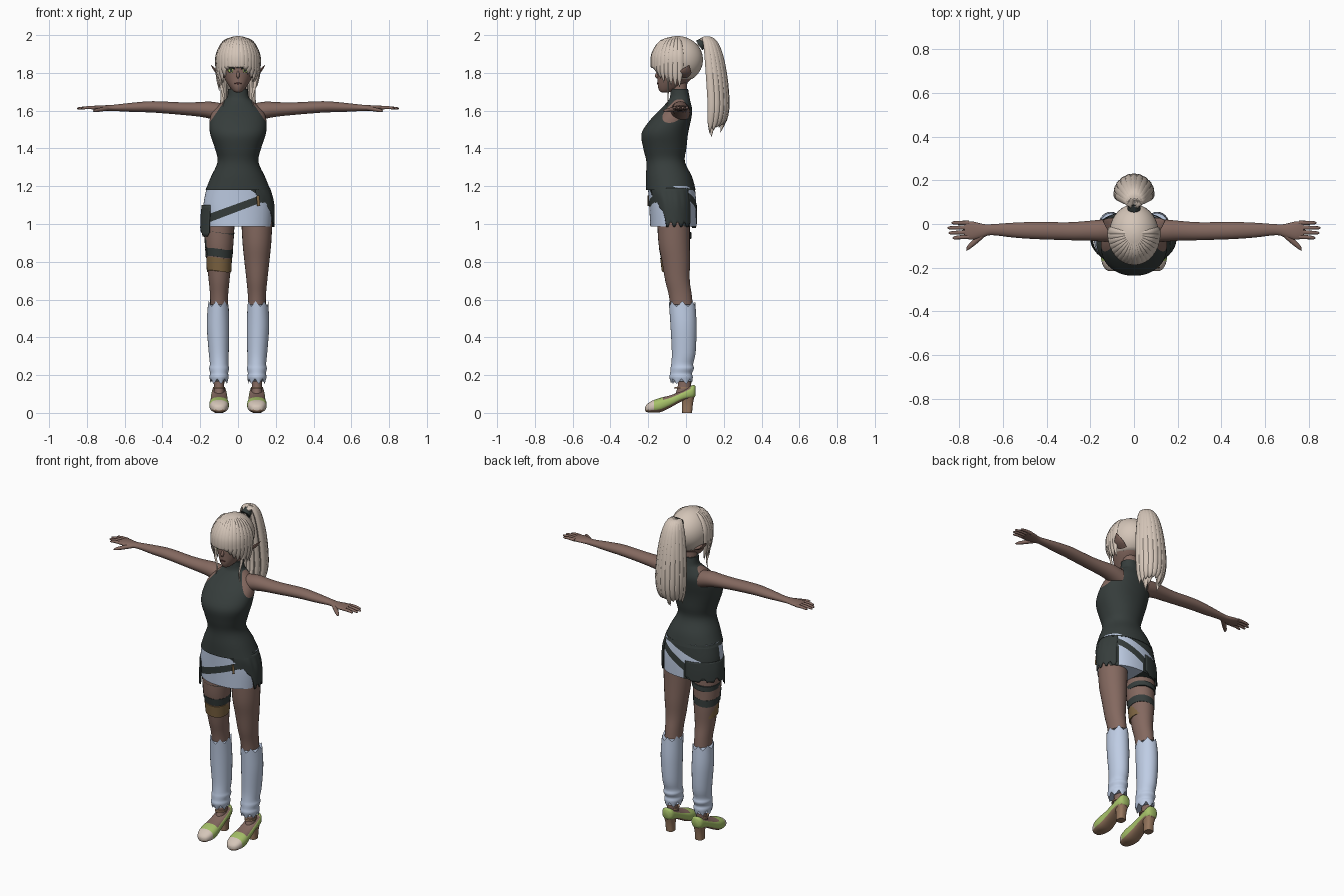
import bpy, bmesh, math, random
from mathutils import Vector

random.seed(4)
cube = bpy.data.objects.get("Cube")
if cube:
    bpy.data.objects.remove(cube)


def material(name, *rgb):
    m = bpy.data.materials.new(name)
    m.use_nodes = True
    m.diffuse_color = (*rgb, 1)
    m.node_tree.nodes["Principled BSDF"].inputs["Base Color"].default_value = (*rgb, 1)
    return m


SKIN = material("brown skin", .23, .14, .115)
HAIR = material("pale hair", .66, .56, .48)
DARK = material("charcoal cloth", .037, .047, .045)
WHITE = material("pale blue cloth", .52, .61, .78)
GREEN = material("lime shoe", .38, .53, .14)
GOLD = material("ochre band", .21, .13, .055)
SOLE = material("tan sole", .30, .18, .11)
LIP = material("dark lip", .10, .04, .035)
X, Y, Z = Vector((1, 0, 0)), Vector((0, 1, 0)), Vector((0, 0, 1))
parts = []


def smooth_rings(pts, sub):
    """Catmull-Rom interpolation of ring rows."""
    pts = [Vector(p) for p in pts]
    out = []
    for i in range(len(pts) - 1):
        a, b, c, d = pts[max(i - 1, 0)], pts[i], pts[i + 1], pts[min(i + 2, len(pts) - 1)]
        for k in range(sub):
            t = k / sub
            out.append(b + (c - a) * (t / 2) + (2 * a - 5 * b + 4 * c - d) * (t * t / 2)
                       + (3 * b - a - 3 * c + d) * (t ** 3 / 2))
    return out + [pts[-1]]


def sweep(name, pts, mats, side=X, axis=None, n=24, sub=4, power=2, arc=None,
          hem=None, cuts=(), paint=None, thick=0):
    """Skin elliptical rings (x, y, z, radius along side, other radius)."""
    rows = smooth_rings(pts, sub)
    centers = [Vector(r[:3]) for r in rows]
    bm = bmesh.new()
    rings = []
    for i, r in enumerate(rows):
        t = axis or (centers[min(i + 1, len(rows) - 1)] - centers[max(i - 1, 0)]).normalized()
        u = (side - t * side.dot(t)).normalized()
        v = t.cross(u)
        ring = []
        for j in range(n + 1 if arc else n):
            a = arc[0] + (arc[1] - arc[0]) * j / n if arc else math.tau * j / n
            c, s = math.cos(a), math.sin(a)
            f = (abs(c) ** power + abs(s) ** power) ** (-1 / power)
            p = centers[i] + u * (max(r[3], .0005) * c * f) + v * (max(r[4], .0005) * s * f)
            if hem:
                p.z += hem(i / (len(rows) - 1), a, j)
            ring.append(bm.verts.new(p))
        rings.append(ring)
    for lo, hi in zip(rings, rings[1:]):
        for j in range(n):
            k = (j + 1) % len(lo)
            bm.faces.new((lo[j], lo[k], hi[k], hi[j]))
    if not arc:
        bm.faces.new(rings[0])
        bm.faces.new(rings[-1])
    # straight colour borders, drawn as lines in the xz plane
    for p, q in cuts:
        bmesh.ops.bisect_plane(bm, geom=bm.verts[:] + bm.edges[:] + bm.faces[:], dist=1e-5,
                               plane_co=(p[0], 0, p[1]), plane_no=(q[1] - p[1], 0, p[0] - q[0]))
    bmesh.ops.recalc_face_normals(bm, faces=bm.faces[:])
    if paint:
        gone = []
        for f in bm.faces:
            m = paint(f.calc_center_median(), f.normal)
            if m is None:
                gone.append(f)
            else:
                f.material_index = mats.index(m)
        bmesh.ops.delete(bm, geom=gone, context="FACES")
    me = bpy.data.meshes.new(name)
    bm.to_mesh(me)
    bm.free()
    for m in (mats if isinstance(mats, list) else [mats]):
        me.materials.append(m)
    ob = bpy.data.objects.new(name, me)
    bpy.context.collection.objects.link(ob)
    if thick:
        ob.modifiers.new("cloth", "SOLIDIFY").thickness = thick
    parts.append(ob)
    return ob


def above(c, line):
    (x0, z0), (x1, z1) = line
    return c.z > z0 + (z1 - z0) * (c.x - x0) / (x1 - x0)


# Sleeveless top with bare shoulders
shoulder = ((.065, 1.66), (.155, 1.53))
shoulder_r = ((-.065, 1.66), (-.155, 1.53))
collar = ((-1, 1.66), (1, 1.66))
torso = [(0, -.08, 1.18, .172, .131), (0, -.09, 1.25, .143, .122), (0, -.108, 1.33, .108, .102),
         (0, -.112, 1.4, .122, .114), (0, -.112, 1.48, .148, .123), (0, -.082, 1.55, .15, .108),
         (0, -.055, 1.6, .132, .088), (0, -.038, 1.645, .085, .062), (0, -.033, 1.67, .058, .052),
         (0, -.035, 1.715, .052, .046)]
sweep("sleeveless_top", torso, [DARK, SKIN], axis=Z, n=56, power=2.15,
      cuts=(shoulder, shoulder_r, collar),
      paint=lambda c, n: SKIN if c.z < 1.66 and above(c, shoulder if c.x > 0 else shoulder_r) else DARK)

# Skirt with diagonal strap in front and slashed panels behind
low, high = ((-.19, .995), (.1, 1.105)), ((-.19, 1.04), (.1, 1.145))
flap = ((.05, 1.19), (.19, 1.10))
rear_top, rear_low, rear_patch = ((-.13, 1.10), (.13, 1.2)), ((-.13, 1.03), (.13, 1.165)), ((0, 1.05), (.13, 1.12))


def skirt_paint(c, n):
    if c.y < -.07:
        strap = above(c, low) and not above(c, high)
        return DARK if strap or above(c, flap) else WHITE
    slash = above(c, rear_low) and not above(c, rear_top) and c.x > -.12
    patch = -.02 < c.x < .13 and not above(c, rear_patch)
    return WHITE if slash or patch else DARK


sweep("skirt", [(0, -.078, 1.2, .164, .124), (0, -.07, 1.1, .183, .125), (0, -.067, .988, .178, .122)],
      [WHITE, DARK], axis=Z, n=64, power=2.2, paint=skirt_paint,
      cuts=(low, high, flap, rear_top, rear_low, rear_patch, ((-.02, 0), (-.02, 1)), ((.13, 0), (.13, 1))))


# Torn side panels
def left_hem(t, a, j):
    front = max(0, min(1, (-a - .3) * 4))
    return t * (front * .1 + (.022 if j % 4 < 2 else 0))


def right_hem(t, a, j):
    return t * ((-.035 if a > 3.3 else .01) + (.02 if j % 6 < 2 else 0))


side_rings = [(0, -.077, 1.19, .17, .129), (0, -.07, 1.1, .192, .13), (0, -.067, .985, .194, .127)]
sweep("left_torn_panel", side_rings, DARK, axis=Z, arc=(-1.05, .75), hem=left_hem, thick=.005)
sweep("right_torn_panel", [side_rings[1], (0, -.068, 1.04, .198, .129), (0, -.067, .97, .2, .127)],
      DARK, axis=Z, arc=(1.75, 3.85), hem=right_hem, thick=.005)
sweep("skirt_buckle", [(.105, -.2, 1.15, .008, .004), (.11, -.2, 1.095, .008, .004)], GOLD, n=8, sub=1)


# Legs, leg warmers and shoes
def warmer_hem(t, a, j):
    spike = (.018, 0, -.012, 0)[j % 4]
    return spike * max(0, 1 - t * 10) + spike * max(0, t * 10 - 9)


def shoe_paint(c, n):
    if c.z < .016 or n.z < -.6:
        return SOLE
    if c.y < -.165:
        return HAIR
    return SKIN if n.z > .6 and -.125 < c.y < .02 else GREEN


for s, word in ((1, "left"), (-1, "right")):
    x = .1 * s
    sweep(word + "_leg", [(x, -.066, 1.03, .083, .086), (x, -.063, .9, .076, .083), (x, -.053, .8, .066, .074),
                          (x, -.045, .7, .055, .065), (x, -.027, .6, .047, .06), (x, -.012, .42, .048, .056),
                          (x, -.01, .25, .033, .04), (x, -.008, .15, .027, .034), (x, -.02, .08, .03, .045)],
          SKIN, axis=Z, n=28)
    sweep(word + "_leg_warmer", [(x * 1.05, -.02, .575, .055, .07), (x * 1.06, -.013, .46, .059, .069),
                                 (x * 1.02, -.012, .32, .053, .063), (x, -.02, .26, .049, .058),
                                 (x, -.02, .235, .053, .062), (x, -.026, .21, .048, .058),
                                 (x, -.026, .19, .051, .062), (x, -.024, .165, .046, .057)],
          WHITE, axis=Z, n=28, hem=warmer_hem)
    # rows: y, bottom, top, half width
    shoe = [(.05, .09, .14, .02), (.035, .075, .147, .036), (-.02, .062, .118, .042), (-.08, .03, .094, .046),
            (-.135, .004, .08, .052), (-.18, .002, .064, .046), (-.207, .004, .045, .03), (-.216, .012, .032, .012)]
    sweep(word + "_shoe", [(x, y, (b + t) / 2, w, (t - b) / 2) for y, b, t, w in shoe],
          [GREEN, SOLE, HAIR, SKIN], axis=Y, n=32, power=2.5, paint=shoe_paint)
    sweep(word + "_heel", [(x, .006, 0, .024, .026), (x, .008, .05, .025, .029), (x, .01, .095, .034, .036)],
          SOLE, axis=Z, n=20, power=3)
    sweep(word + "_ankle_strap", [(x, -.018, .128, .032, .045), (x, -.018, .138, .031, .043)], SOLE, axis=Z, sub=1)

# Bands on the right thigh
for name, z0, z1, r, m in (("upper_thigh_strap", .925, .955, .081, DARK), ("lower_thigh_strap", .825, .868, .074, DARK),
                           ("thigh_bandage", .75, .82, .068, GOLD)):
    sweep(name, [(-.1, -.056, z0, r - .003, r + .004), (-.1, -.061, z1, r, r + .008)], m, axis=Z, n=28, sub=2,
          hem=lambda t, a, j: .006 * math.sin(a * 2))
sweep("hanging_strap", [(-.165, -.09, .96, .012, .006), (-.168, -.09, .9, .012, .006), (-.165, -.085, .84, .012, .006)],
      DARK, side=Y, n=8)

# Arms and hands
for s, word in ((1, "left"), (-1, "right")):
    arm = [(.09, -.03, 1.59, .052, .05), (.15, -.03, 1.603, .05, .045), (.21, -.031, 1.607, .045, .038),
           (.3, -.033, 1.611, .041, .033), (.45, -.03, 1.62, .039, .03), (.55, -.028, 1.618, .034, .025),
           (.65, -.026, 1.615, .025, .017), (.69, -.03, 1.614, .03, .015), (.74, -.03, 1.615, .042, .013),
           (.775, -.027, 1.615, .037, .009)]
    sweep(word + "_arm", [(s * a, *r) for a, *r in arm], SKIN, side=Y, axis=X, n=24)
    for i, tip in enumerate((.83, .848, .853, .835)):
        y = -.058 + i * .021
        sweep(f"{word}_finger_{i + 1}", [(s * .755, y, 1.615, .011, .009), (s * .8, y * 1.05, 1.616, .009, .008),
                                         (s * (tip - .008), y * 1.1, 1.612, .007, .006),
                                         (s * tip, y * 1.1, 1.611, .001, .001)], SKIN, side=Y, n=10, sub=2)
    sweep(word + "_thumb", [(s * .69, -.045, 1.612, .015, .012), (s * .725, -.078, 1.606, .013, .011),
                            (s * .757, -.108, 1.6, .009, .008), (s * .766, -.122, 1.598, .001, .001)],
          SKIN, side=Y, n=10, sub=3)
    # Pointed ear, eye and brow
    sweep(word + "_ear", [(s * .075, -.015, 1.785, .03, .013), (s * .112, 0, 1.806, .03, .009),
                          (s * .142, .016, 1.84, .002, .002)], SKIN, side=Y, n=14)
    sweep(word + "_eye", [(s * .036, -.137, 1.812, .019, .011), (s * .036, -.145, 1.812, .015, .009)],
          GREEN, axis=Y, sub=1)
    sweep(word + "_pupil", [(s * .036, -.143, 1.812, .007, .009), (s * .036, -.1465, 1.812, .006, .008)],
          DARK, axis=Y, n=16, sub=1)
    sweep(word + "_lash", [(s * .016, -.148, 1.822, .004, .003), (s * .036, -.145, 1.827, .004, .003),
                           (s * .057, -.135, 1.82, .004, .002)], DARK, side=Y, n=8)

# Head
sweep("neck", [(0, -.035, 1.66, .044, .04), (0, -.035, 1.76, .042, .042)], SKIN, axis=Z)
sweep("head", [(0, -.11, 1.697, .012, .018), (0, -.102, 1.704, .026, .038), (0, -.083, 1.73, .047, .066),
               (0, -.06, 1.77, .071, .09), (0, -.047, 1.82, .086, .103), (0, -.042, 1.9, .088, .1),
               (0, -.04, 1.965, .05, .06)], SKIN, axis=Z, n=36)
sweep("nose", [(0, -.142, 1.81, .005, .006), (0, -.153, 1.785, .009, .012), (0, -.147, 1.772, .003, .004)], SKIN, n=12)
sweep("mouth", [(0, -.142, 1.744, .021, .005), (0, -.153, 1.744, .015, .004)], LIP, axis=Y, n=16, sub=1)

# Hair cap, open over the face
dome = [math.radians(a) for a in range(-54, 91, 8)]
sweep("hair_cap", [(0, -.045, 1.87 + .125 * math.sin(a), .113 * math.cos(a), .135 * math.cos(a)) for a in dome],
      [HAIR], axis=Z, n=48, sub=1,
      paint=lambda c, n: None if c.y < -.06 and c.z < 1.885 else HAIR)

# Fringe and cheek locks falling from the crown
for i in range(19):
    a = math.radians(-185 + i * 190 / 18)
    front = max(0, -math.sin(a))
    end = 1.715 + .12 * front ** 2 + random.uniform(-.015, .015)
    path = [(.12, 1.988, .006), (.65, 1.965, .014), (.97, 1.9, .02), (1.0, 1.84, .019),
            (.96, (1.84 + end) / 2, .014), (.88, end, .001)]
    sweep(f"fringe_lock_{i + 1}", [(.113 * k * math.cos(a), -.045 + .135 * k * math.sin(a), z, w, min(w, .008))
                                   for k, z, w in path],
          HAIR, side=Vector((-math.sin(a), math.cos(a), 0)), n=8, sub=3)
for s, word in ((1, "left"), (-1, "right")):
    sweep(word + "_thin_lock", [(s * .096, -.085, 1.85, .012, .006), (s * .09, -.095, 1.74, .009, .005),
                                (s * .075, -.095, 1.67, .005, .003), (s * .082, -.1, 1.62, .001, .001)],
          HAIR, n=8)

# Ponytail: an outer fan around a fuller core
sweep("hair_tie", [(0, .07, 1.945, .03, .03), (0, .1, 1.965, .027, .027)], DARK, n=16, sub=1)
for i in range(15):
    a = math.pi * (i % 11) / 10
    k = 1 if i < 11 else .45
    x, y = .078 * k * math.cos(a), .085 * k * math.sin(a)
    end = 1.5 - .025 * (k < 1) + random.uniform(-.02, .03)
    sweep(f"ponytail_lock_{i + 1}",
          [(0, .07, 1.945, .012, .012), (x * .3, .1 + y * .3, 1.982, .018, .012),
           (x * .65, .115 + y * .65, 1.93, .021, .014), (x * .9, .128 + y * .85, 1.8, .024, .017),
           (x, .138 + y * .9, 1.64, .024, .017), (x * .9, .132 + y * .85, 1.55, .019, .013),
           (x * .8, .125 + y * .7, end, .001, .001)],
          HAIR, side=Vector((-math.sin(a), math.cos(a), 0)), n=10, sub=3)

# Soft shading with crisp borders
bpy.ops.object.select_all(action="DESELECT")
for ob in parts:
    ob.select_set(True)
bpy.context.view_layer.objects.active = parts[0]
bpy.ops.object.shade_smooth_by_angle(angle=math.radians(45))
